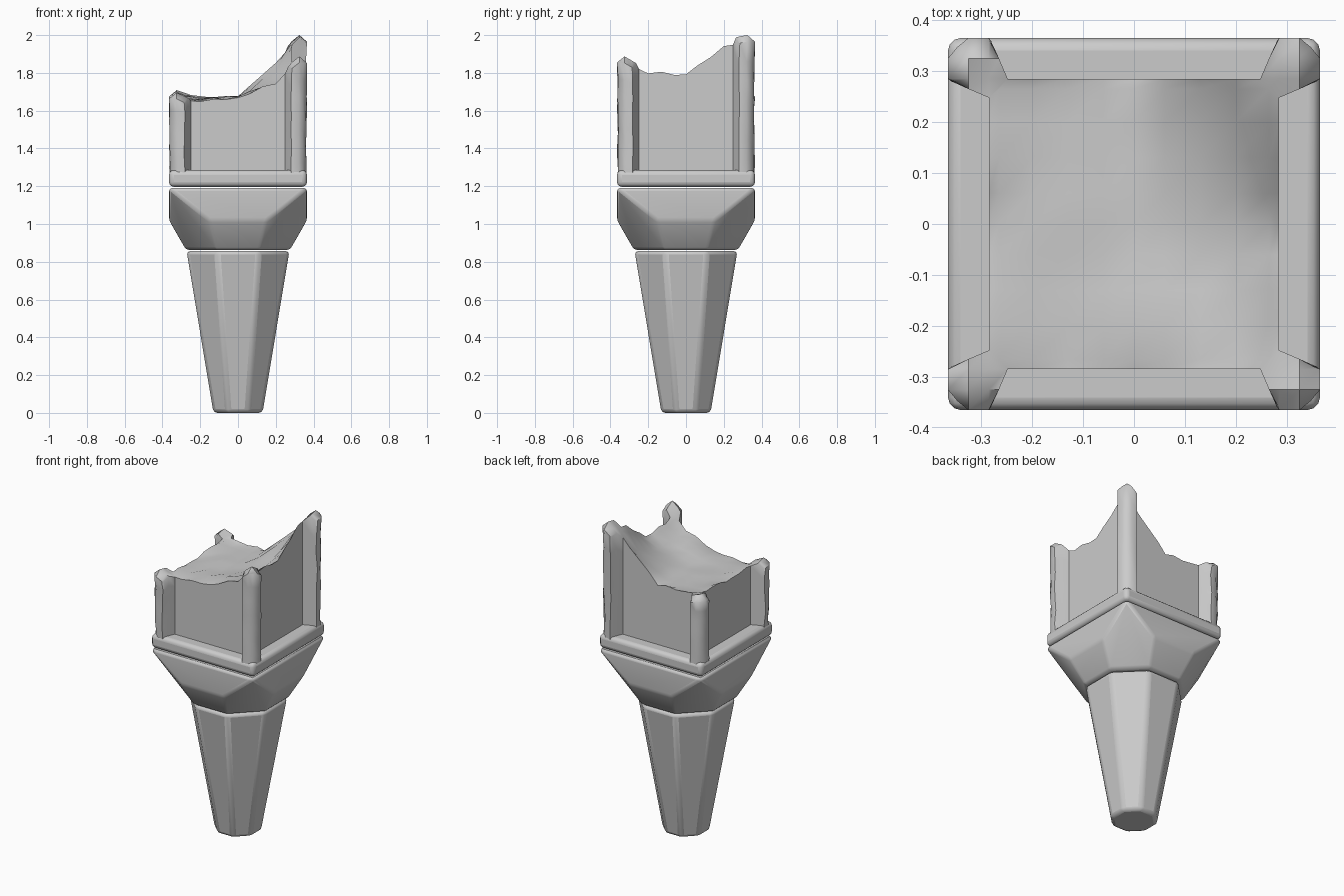
import bpy, bmesh, math, random

if "Cube" in bpy.data.objects:
    bpy.data.objects.remove(bpy.data.objects["Cube"])

random.seed(4)


def finish(name, bm, bevel=0.0, segs=2, angle=35):
    bmesh.ops.recalc_face_normals(bm, faces=bm.faces)
    me = bpy.data.meshes.new(name)
    bm.to_mesh(me)
    bm.free()
    ob = bpy.data.objects.new(name, me)
    bpy.context.collection.objects.link(ob)
    bpy.ops.object.select_all(action='DESELECT')
    bpy.context.view_layer.objects.active = ob
    ob.select_set(True)
    if bevel:
        m = ob.modifiers.new("worn_edges", 'BEVEL')
        m.width, m.segments, m.limit_method = bevel, segs, 'ANGLE'
        m.angle_limit = math.radians(25)
    bpy.ops.object.shade_smooth_by_angle(angle=math.radians(angle))
    return ob


def octagon(apothem, z):
    r = apothem / math.cos(math.pi / 8)
    return [(r * math.cos(a), r * math.sin(a), z)
            for a in (math.pi / 8 + i * math.pi / 4 for i in range(8))]


def square(h, z):
    return [(-h, -h, z), (h, -h, z), (h, h, z), (-h, h, z)]


def hull(name, points, bevel, segs=2):
    bm = bmesh.new()
    for p in points:
        bm.verts.new(p)
    bmesh.ops.convex_hull(bm, input=bm.verts)
    bmesh.ops.dissolve_limit(bm, angle_limit=0.01, verts=bm.verts, edges=bm.edges)
    return finish(name, bm, bevel, segs)


# Tapered octagonal stake, flared collar and the base rail of the shaft
hull("stake", octagon(0.13, 0) + octagon(0.272, 0.857), 0.02)
hull("collar", octagon(0.275, 0.863) + octagon(0.365, 1.02) + square(0.365, 1.19), 0.015)
hull("base_rail", square(0.365, 1.197) + square(0.365, 1.285), 0.025, 3)

# Broken top: heights at knots, rows run front to back
KNOTS = [-0.33, -0.21, 0, 0.2, 0.31]
TOP = [[1.70, 1.64, 1.67, 1.75, 1.89],
       [1.67, 1.65, 1.68, 1.74, 1.82],
       [1.66, 1.66, 1.67, 1.73, 1.81],
       [1.68, 1.67, 1.67, 1.81, 1.97],
       [1.71, 1.67, 1.67, 1.86, 2.00]]


def locate(v):
    v = min(max(v, KNOTS[0]), KNOTS[-1])
    for i in range(4):
        if v <= KNOTS[i + 1]:
            return i, (v - KNOTS[i]) / (KNOTS[i + 1] - KNOTS[i])
    return 3, 1.0


def height(x, y):
    (i, u), (j, v) = locate(x), locate(y)
    lo = TOP[j][i] * (1 - u) + TOP[j][i + 1] * u
    hi = TOP[j + 1][i] * (1 - u) + TOP[j + 1][i + 1] * u
    return lo * (1 - v) + hi * v


# Shaft: recessed core and corner posts share one footprint grid
HALF = [0.06, 0.13, 0.2, 0.265, 0.285, 0.325, 0.365]
LINES = [-v for v in reversed(HALF)] + [0] + HALF


def footprint(x, y):
    """Round the posts and fillet them into the panels."""
    ax, ay = abs(x), abs(y)
    sx, sy = math.copysign(1, x), math.copysign(1, y)
    if ax == 0.365 and ay == 0.365:
        ax = ay = 0.347
    elif ax == 0.265 and ay == 0.285:
        ax = 0.248
    elif ay == 0.265 and ax == 0.285:
        ay = 0.248
    elif ax == 0.265 and ay == 0.365:
        ax, ay = 0.28, 0.353
    elif ay == 0.265 and ax == 0.365:
        ax, ay = 0.353, 0.28
    return ax * sx, ay * sy


bm = bmesh.new()
grid = {}


def vert(i, j):
    if (i, j) not in grid:
        x, y = footprint(LINES[i], LINES[j])
        out = max(abs(x), abs(y))
        drop = 0.035 if out > 0.34 else 0.0
        z = height(x, y) - drop + (random.uniform(-0.008, 0.008) if out < 0.3 else 0)
        grid[i, j] = bm.verts.new((x, y, z))
    return grid[i, j]


for i in range(len(LINES) - 1):
    for j in range(len(LINES) - 1):
        cx = abs(LINES[i] + LINES[i + 1]) / 2
        cy = abs(LINES[j] + LINES[j + 1]) / 2
        if max(cx, cy) < 0.285 or min(cx, cy) > 0.265:
            bm.faces.new((vert(i, j), vert(i + 1, j), vert(i + 1, j + 1), vert(i, j + 1)))

# Walls drop from the broken rim in rings, with chipped post edges
LEVELS, FLOOR = 7, 1.235
rim = [e for e in bm.edges if e.is_boundary]
rings = {v: [v] for e in rim for v in e.verts}
for v, ring in rings.items():
    x, y, z = v.co
    out = max(abs(x), abs(y)) > 0.34
    for k in range(1, LEVELS + 1):
        s = 1 - random.uniform(0, 0.02) if out else 1
        ring.append(bm.verts.new((x * s, y * s, z + (FLOOR - z) * k / LEVELS)))
for e in rim:
    a, b = (rings[v] for v in e.verts)
    for k in range(LEVELS):
        bm.faces.new((a[k], b[k], b[k + 1], a[k + 1]))
finish("broken_shaft", bm, angle=50)
